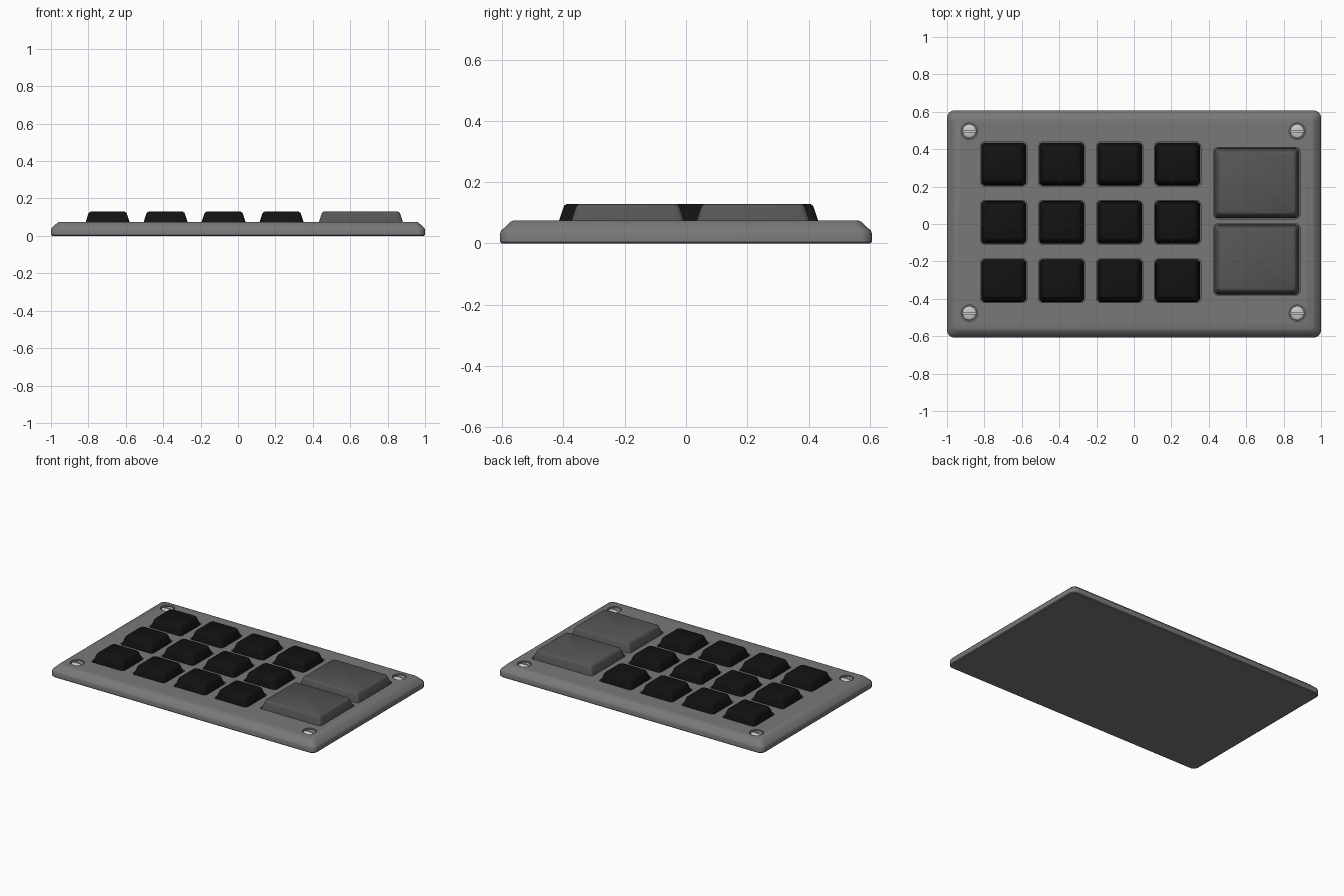
import bpy, bmesh, math

if "Cube" in bpy.data.objects:
    bpy.data.objects.remove(bpy.data.objects["Cube"])


def material(name, v):
    m = bpy.data.materials.new(name)
    m.diffuse_color = (v, v, v, 1)
    m.use_nodes = True
    m.node_tree.nodes["Principled BSDF"].inputs["Base Color"].default_value = m.diffuse_color
    return m


PLATE = material("plate_grey", 0.19)
KEY = material("key_black", 0.006)
PAD = material("pad_grey", 0.09)
STEEL = material("steel", 0.55)


def loft(name, cx, cy, sections, mat=None, seg=6):
    """Stack rounded rectangles (half x, half y, corner radius, z) and skin them."""
    bm = bmesh.new()
    rings = []
    for hx, hy, r, z in sections:
        ring = []
        for k, (sx, sy) in enumerate(((1, 1), (-1, 1), (-1, -1), (1, -1))):
            for i in range(seg + 1):
                a = math.pi / 2 * (k + i / seg)
                ring.append(bm.verts.new((cx + sx * (hx - r) + r * math.cos(a),
                                          cy + sy * (hy - r) + r * math.sin(a), z)))
        rings.append(ring)
    n = len(rings[0])
    for a, b in zip(rings, rings[1:]):
        for i in range(n):
            j = (i + 1) % n
            bm.faces.new((a[i], a[j], b[j], b[i]))
    bm.faces.new(rings[0][::-1])
    bm.faces.new(rings[-1])
    bmesh.ops.remove_doubles(bm, verts=bm.verts, dist=1e-5)
    bmesh.ops.recalc_face_normals(bm, faces=bm.faces)
    me = bpy.data.meshes.new(name)
    bm.to_mesh(me)
    bm.free()
    ob = bpy.data.objects.new(name, me)
    bpy.context.collection.objects.link(ob)
    if mat:
        me.materials.append(mat)
    return ob


def smooth(ob):
    bpy.ops.object.select_all(action='DESELECT')
    ob.select_set(True)
    bpy.context.view_layer.objects.active = ob
    bpy.ops.object.shade_smooth_by_angle(angle=math.radians(35))


def cut(ob, cutter):
    cutter.hide_render = True
    cutter.hide_set(True)
    m = ob.modifiers.new("cut", 'BOOLEAN')
    m.operation = 'DIFFERENCE'
    m.solver = 'EXACT'
    m.object = cutter


# Bevelled base plate
plate = loft("base_plate", 0, 0, [
    (0.995, 0.602, 0.035, 0), (1, 0.607, 0.04, 0.005), (1, 0.607, 0.04, 0.033),
    (0.997, 0.604, 0.04, 0.041), (0.965, 0.572, 0.03, 0.071),
    (0.955, 0.562, 0.025, 0.0755)], PLATE)
smooth(plate)
cutters = []


def button(name, cx, cy, hx, hy, mat):
    # Tapered cap with a softened top edge, seated in a shallow pocket
    cap = loft(name, cx, cy, [
        (hx, hy, 0.02, 0.05), (hx - 0.003, hy - 0.003, 0.02, 0.075),
        (hx - 0.016, hy - 0.016, 0.02, 0.115), (hx - 0.020, hy - 0.020, 0.02, 0.124),
        (hx - 0.028, hy - 0.028, 0.018, 0.129)], mat)
    smooth(cap)
    cutters.append(loft(name + "_pocket", cx, cy, [
        (hx + 0.004, hy + 0.004, 0.022, 0.055), (hx + 0.004, hy + 0.004, 0.022, 0.1)]))


# Twelve small keys
for i in range(4):
    for j in range(3):
        button(f"key_{i}_{j}", -0.697 + 0.31 * i, 0.32 - 0.3115 * j, 0.12, 0.114, KEY)

# Two large pads
for j, y in enumerate((0.219, -0.19)):
    button(f"large_pad_{j}", 0.657, y, 0.227, 0.187, PAD)

# Slotted corner screws in round recesses
for i, x in enumerate((-0.88, 0.873)):
    for j, y in enumerate((0.496, -0.477)):
        name = f"screw_{i}_{j}"
        screw = loft(name, x, y, [(r, r, r, z) for r, z in (
            (0.038, 0.045), (0.038, 0.066), (0.034, 0.071), (0.025, 0.074), (0.012, 0.0755))], STEEL)
        smooth(screw)
        cut(screw, loft(name + "_slot", x, y, [
            (0.06, 0.005, 0.001, 0.062), (0.06, 0.005, 0.001, 0.1)]))
        cutters.append(loft(name + "_hole", x, y, [
            (0.044, 0.044, 0.044, 0.05), (0.044, 0.044, 0.044, 0.1)]))

# Join all pockets into one cutter for the plate
bpy.ops.object.select_all(action='DESELECT')
for c in cutters:
    c.select_set(True)
bpy.context.view_layer.objects.active = cutters[0]
bpy.ops.object.join()
cutters[0].name = "pocket_cutter"
cut(plate, cutters[0])
